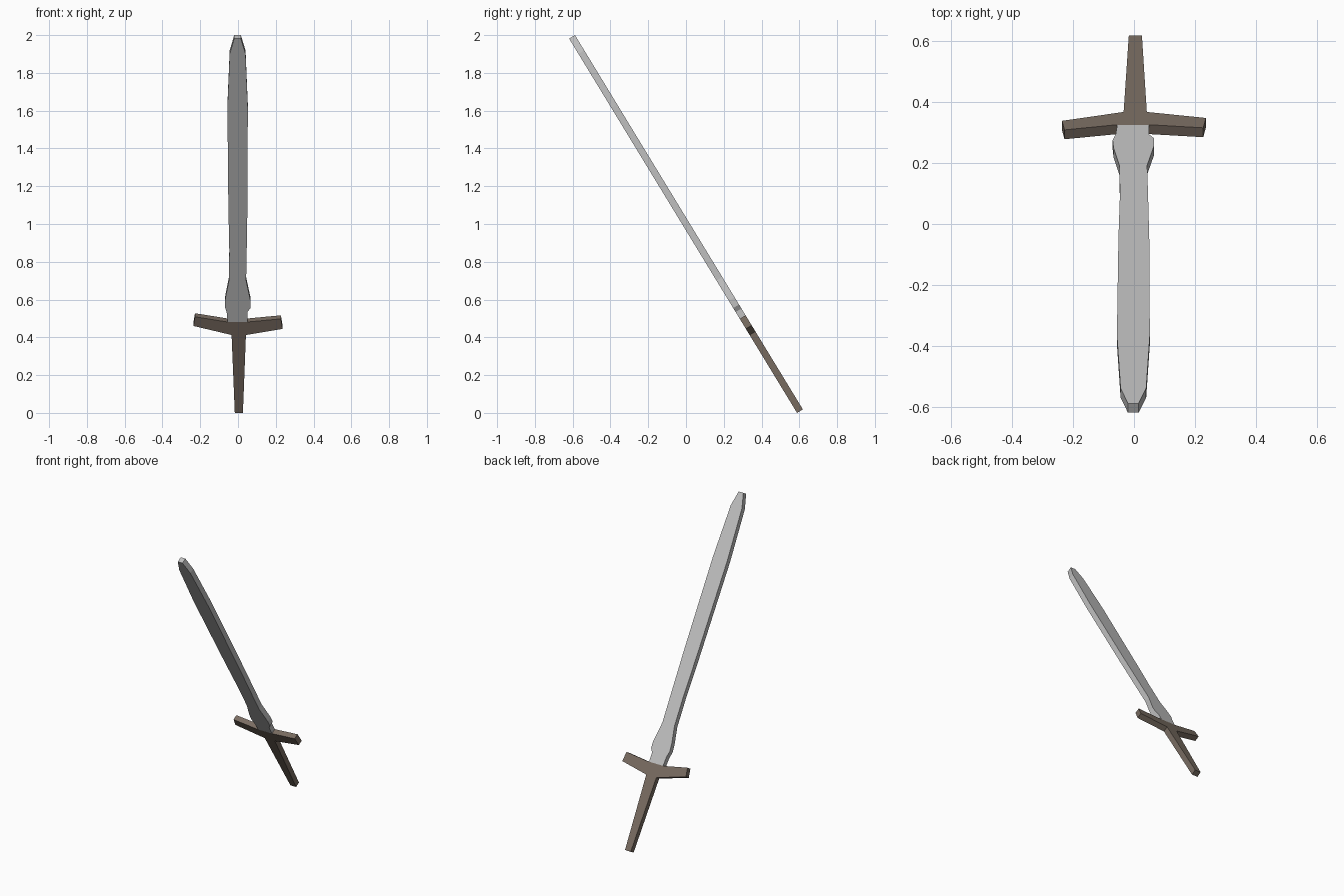
import bpy, bmesh, math
from mathutils import Matrix

if "Cube" in bpy.data.objects:
    bpy.data.objects.remove(bpy.data.objects["Cube"])

THICK = 0.036
# the sword leans back: its long axis runs along (0, -0.52, 0.854)
LEAN = Matrix.Translation((0, 0, 1)) @ Matrix.Rotation(math.atan2(0.854, -0.520), 4, 'X')


def material(name, color):
    m = bpy.data.materials.new(name)
    m.diffuse_color = (*color, 1)
    m.use_nodes = True
    m.node_tree.nodes["Principled BSDF"].inputs["Base Color"].default_value = m.diffuse_color
    return m


def slab(name, outline, mat):
    """Extrude a flat outline (across, along) to the sword's thickness."""
    bm = bmesh.new()
    face = bm.faces.new([bm.verts.new((x, s, -THICK / 2)) for x, s in outline])
    ext = bmesh.ops.extrude_face_region(bm, geom=[face])
    verts = [v for v in ext['geom'] if isinstance(v, bmesh.types.BMVert)]
    bmesh.ops.translate(bm, verts=verts, vec=(0, 0, THICK))
    bmesh.ops.transform(bm, matrix=LEAN, verts=bm.verts)
    bmesh.ops.recalc_face_normals(bm, faces=bm.faces)
    mesh = bpy.data.meshes.new(name)
    bm.to_mesh(mesh)
    bm.free()
    mesh.materials.append(mat)
    ob = bpy.data.objects.new(name, mesh)
    bpy.context.collection.objects.link(ob)
    return ob


steel = material("grey steel", (0.53, 0.53, 0.53))
brown = material("dull brown", (0.19, 0.15, 0.12))

# blade: slightly uneven hand-cut edges, listed from guard to tip
right_edge = [(0.050, -0.596), (0.050, -0.535), (0.066, -0.510), (0.066, -0.465),
              (0.043, -0.340), (0.046, -0.160), (0.050, 0.120), (0.052, 0.730),
              (0.040, 1.065), (0.015, 1.160)]
left_edge = [(-0.055, -0.596), (-0.060, -0.535), (-0.070, -0.500), (-0.067, -0.450),
             (-0.048, -0.340), (-0.046, -0.160), (-0.051, 0.120), (-0.056, 0.730),
             (-0.044, 1.065), (-0.020, 1.160)]
slab("blade", right_edge + left_edge[::-1], steel)

# hilt: tapered grip and bent crossguard cut from one piece
slab("hilt", [(-0.017, -1.160), (0.026, -1.160), (0.042, -0.677),
              (0.236, -0.639), (0.227, -0.577), (0.055, -0.596),
              (-0.058, -0.596), (-0.228, -0.564), (-0.236, -0.621),
              (-0.034, -0.677)], brown)
